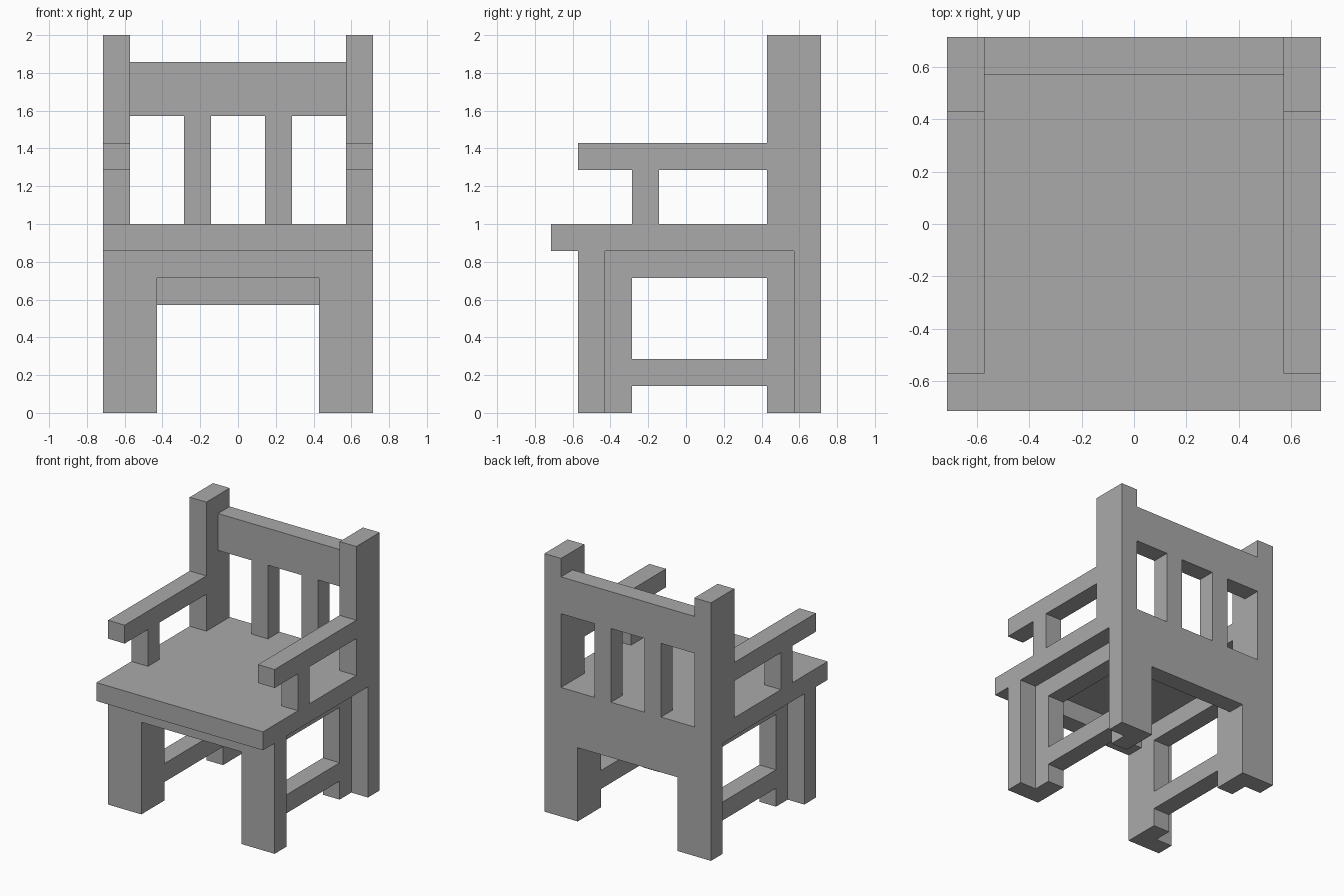
import bpy
import bmesh

cube = bpy.data.objects.get("Cube")
if cube:
    bpy.data.objects.remove(cube, do_unlink=True)

U = 1 / 7  # board thickness: every part sits on this module

grey = bpy.data.materials.new("plain grey")
grey.use_nodes = True
colour = (0.4, 0.4, 0.4, 1)
grey.diffuse_color = colour
grey.node_tree.nodes["Principled BSDF"].inputs["Base Color"].default_value = colour


def prism(name, outline, z0, z1):
    """Extrude an x/y outline, given in modules, from z0 to z1."""
    bm = bmesh.new()
    base = bm.faces.new([bm.verts.new((x * U, y * U, z0 * U)) for x, y in outline])
    top = bmesh.ops.extrude_face_region(bm, geom=[base])["geom"]
    verts = [v for v in top if isinstance(v, bmesh.types.BMVert)]
    bmesh.ops.translate(bm, verts=verts, vec=(0, 0, (z1 - z0) * U))
    bmesh.ops.recalc_face_normals(bm, faces=bm.faces)
    mesh = bpy.data.meshes.new(name)
    bm.to_mesh(mesh)
    bm.free()
    mesh.materials.append(grey)
    obj = bpy.data.objects.new(name, mesh)
    bpy.context.collection.objects.link(obj)
    return obj


def board(name, x, y, z):
    (x0, x1), (y0, y1) = x, y
    return prism(name, [(x0, y0), (x1, y0), (x1, y1), (x0, y1)], *z)


def pair(obj):
    """Mirror a left-hand part to the right."""
    mod = obj.modifiers.new("Mirror", 'MIRROR')
    mod.use_axis[0] = True
    mod.use_mirror_merge = False


# Seat and the aprons beneath it
board("seat", (-5, 5), (-5, 5), (6, 7))
board("front_apron", (-3, 3), (-4, -3), (5, 6))
board("back_apron", (-3, 3), (4, 5), (4, 6))

# L-shaped legs, each a wide plate with a recessed inner strip
pair(prism("front_legs", [(3, -4), (5, -4), (5, -3), (4, -3), (4, -2), (3, -2)], 0, 6))
pair(prism("back_legs", [(3, 3), (4, 3), (4, 4), (5, 4), (5, 5), (3, 5)], 0, 6))

# Side rails between the legs
pair(board("upper_side_rails", (3, 4), (-2, 3), (5, 6)))
pair(board("lower_side_rails", (3, 4), (-2, 3), (1, 2)))

# Backrest
pair(board("back_posts", (4, 5), (3, 5), (7, 14)))
board("back_top_rail", (-4, 4), (4, 5), (11, 13))
pair(board("back_slats", (1, 2), (4, 5), (7, 11)))

# Arms
pair(board("armrests", (4, 5), (-4, 3), (9, 10)))
pair(board("armrest_supports", (4, 5), (-2, -1), (7, 9)))
